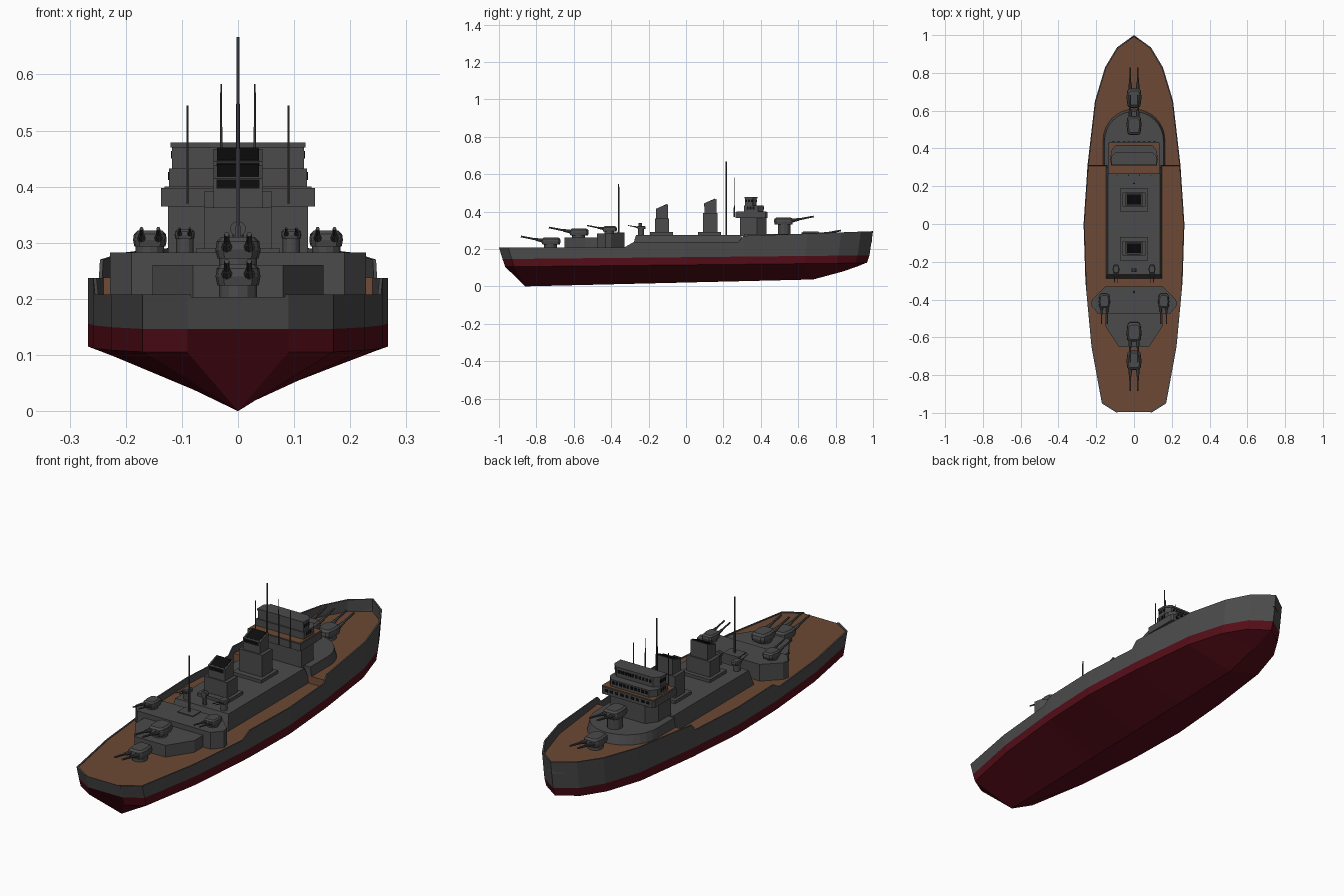
import bpy, bmesh, math
from mathutils import Matrix, Vector

if "Cube" in bpy.data.objects:
    bpy.data.objects.remove(bpy.data.objects["Cube"])


def colour(name, rgb):
    m = bpy.data.materials.new(name)
    m.diffuse_color = (*rgb, 1)
    m.use_nodes = True
    m.node_tree.nodes["Principled BSDF"].inputs["Base Color"].default_value = m.diffuse_color
    return m


GREY = colour("dark_grey", (0.07, 0.07, 0.07))
RED = colour("bottom_red", (0.09, 0.004, 0.009))
WOOD = colour("deck_wood", (0.15, 0.065, 0.033))
BLACK = colour("black", (0.004, 0.004, 0.004))


def finish(bm, name, mat):
    bmesh.ops.remove_doubles(bm, verts=bm.verts, dist=1e-5)
    bmesh.ops.recalc_face_normals(bm, faces=bm.faces)
    me = bpy.data.meshes.new(name)
    bm.to_mesh(me)
    bm.free()
    ob = bpy.data.objects.new(name, me)
    bpy.context.collection.objects.link(ob)
    me.materials.append(mat)
    return ob


def loft(name, rows, mat, closed=False, cap=False):
    bm = bmesh.new()
    rings = [[bm.verts.new(p) for p in r] for r in rows]
    n = len(rows[0])
    for a, b in zip(rings, rings[1:]):
        for i in range(n if closed else n - 1):
            j = (i + 1) % n
            bm.faces.new((a[i], a[j], b[j], b[i]))
    if cap:
        bm.faces.new(rings[0])
        if closed:
            bm.faces.new(rings[-1])
    return finish(bm, name, mat)


def prism(name, half, z0, z1, mat=GREY, inset=0.0, cy=0.0):
    """Symmetric block from a half outline (x >= 0), optionally narrower on top."""
    pts = half + [(-x, y) for x, y in reversed(half) if x > 1e-6]
    k = 1 - inset
    return loft(name, [[(x, y, z0) for x, y in pts],
                       [(x * k, cy + (y - cy) * k, z1) for x, y in pts]], mat, True, True)


def box(name, x0, x1, y0, y1, z0, z1, mat=GREY):
    pts = [(x0, y0), (x1, y0), (x1, y1), (x0, y1)]
    return loft(name, [[(*p, z) for p in pts] for z in (z0, z1)], mat, True, True)


def rod(name, p, q, r0, r1, seg=8, mat=GREY):
    p, q = Vector(p), Vector(q)
    bm = bmesh.new()
    m = Matrix.Translation((p + q) / 2) @ (q - p).to_track_quat('Z', 'Y').to_matrix().to_4x4()
    bmesh.ops.create_cone(bm, cap_ends=True, segments=seg, radius1=r0, radius2=r1,
                          depth=(q - p).length, matrix=m)
    return finish(bm, name, mat)


# Hull: stations (y, half width), lofted at keel, chine, waterline and rail
stations = [(-1, .09), (-.95, .17), (-.65, .225), (-.33, .255), (-.28, .258), (0, .267),
            (.28, .248), (.309, .246), (.312, .246), (.65, .207), (.83, .153), (.935, .09), (1, 0)]
keel_pts = {-1: (-.86, 0), -.95: (-.86, 0), .65: (.68, .037), .83: (.84, .08),
            .935: (.92, .108), 1: (.96, .125)}


def rail(y):
    if y <= -.33:
        return .208
    return .237 if y <= .28 else .27 + (y - .31) * .036


def mirror(pts):
    return pts + [(-x, y, z) for x, y, z in reversed(pts)]


bottom, upper, deck = [], [], []
for y, w in stations:
    ky, kz = keel_pts.get(y, (y, (y + .86) * .024))
    water = (w, y * .981, .156 + .01 * y)
    bottom.append([water, (w, y * .967, .115 + .01 * y), (0, ky, kz),
                   (-w, y * .967, .115 + .01 * y), (-w, *water[1:])])
    wi, yi, dz = max(w - .006, 0), y * .994, .205 if y < .31 else .238
    upper.append(mirror([water, (w, y, rail(y)), (wi, yi, rail(y)), (wi, yi, dz - .002)]))
    deck.append([(wi, yi, dz), (-wi, yi, dz)])
loft("hull_bottom", bottom, RED, cap=True)
loft("hull_upper", upper, GREY, closed=True, cap=True)
loft("main_deck", deck, WOOD)

# Deckhouses
prism("midship_deckhouse", [(.15, -.29), (.15, .32)], .2, .276, inset=.08)
arc = [(.17 * math.cos(t), .45 + .17 * math.sin(t)) for t in [i * math.pi / 16 for i in range(9)]]
prism("forward_deckhouse", [(.17, .31)] + arc, .2, .28, inset=.08, cy=.31)
prism("aft_deckhouse", [(.08, -.65), (.152, -.54), (.152, -.44)], .2, .26)
prism("aft_wing_platform", [(.125, -.475), (.19, -.475), (.228, -.43), (.222, -.4), (.15, -.33)], .2, .283)
prism("aft_mast_house", [(.04, -.39), (.04, -.33)], .28, .287)

# Bridge tower with open gallery and two window rows
prism("bridge_trunk", [(.125, .29), (.125, .38), (.09, .43)], .27, .368)
prism("bridge_gallery", [(.137, .265), (.137, .425), (.13, .435)], .365, .398)
prism("gallery_floor", [(.131, .27), (.131, .43)], .398, .4, WOOD)
prism("lower_bridge", [(.123, .31), (.123, .385), (.1, .415)], .398, .432)
prism("upper_bridge", [(.118, .315), (.118, .355), (.095, .378)], .43, .478)
prism("bridge_roof", [(.12, .312), (.12, .358), (.096, .382)], .47, .479)
for row, (z, fy, sx, sy, half) in enumerate([(.412, .414, .1225, .33, .095), (.45, .377, .1175, .322, .09)]):
    for i in range(10):
        x = -half + (i + .5) * half / 5
        box(f"front_window_{row}_{i}", x - .006, x + .006, fy - .003, fy + .003, z, z + .014, BLACK)
    for s in (-1, 1):
        for i in range(3):
            y = sy + i * .015
            box(f"side_window_{row}_{s}_{i}", s * sx - .002, s * sx + .002, y - .005, y + .005,
                z, z + .014, BLACK)
for i in range(9):
    x = -.108 + i * .027
    box(f"gallery_window_{i}", x - .008, x + .008, .433, .4365, .378, .39, BLACK)

# Funnels with raked tops sloping down toward the stern
for name, fy, low, top in [("fore_funnel", .128, .445, .467), ("aft_funnel", -.13, .415, .438)]:
    box(name + "_plinth", -.075, .075, fy - .063, fy + .06, .27, .29)
    box(name + "_base", -.06, .06, fy - .036, fy + .04, .28, top - .075)
    ys = (fy - .03, fy + .034)
    for part, w, e, z0, dz, mat in [("", .044, 0, .3, 0, GREY), ("_opening", .037, .006, top - .06, .0025, BLACK)]:
        pts = [(-w, ys[0] + e), (w, ys[0] + e), (w, ys[1] - e), (-w, ys[1] - e)]
        zs = [low + dz, low + dz, top + dz, top + dz]
        loft(name + part, [[(*p, z0) for p in pts], [(*p, z) for p, z in zip(pts, zs)]], mat, True, True)
    box(name + "_aft_grille", -.038, .038, ys[0] - .001, ys[0] + .002, low - .018, low - .002, BLACK)


# Twin gun turrets
def turret(name, x, y, z, d, s=1.0, foot=.02):
    rod(name + "_barbette", (x, y, z - foot), (x, y, z + .006 * s), .034 * s, .034 * s, 12)
    half = [(.022, -.055), (.034, -.045), (.04, 0), (.036, .035), (.026, .047)]
    pts = half + [(-a, b) for a, b in reversed(half)]
    levels = [(.004, .92), (.02, 1), (.034, .95), (.042, .75)]
    loft(name + "_house", [[(x + a * k * s, y + d * b * k * s, z + h * s) for a, b in pts]
                           for h, k in levels], GREY, True, True)
    for sx in (-.02, .02):
        base = Vector((x + sx * s, y + d * .03 * s, z + .022 * s))
        tip = Vector((x + sx * s, y + d * .158 * s, z + .047 * s))
        rod(name + "_sleeve", base, base.lerp(tip, .4), .011 * s, .007 * s)
        rod(name + "_barrel", base, tip, .006 * s, .0045 * s)


turret("bow_turret", 0, .67, .252, 1)
turret("raised_bow_turret", 0, .525, .327, 1, foot=.05)
turret("stern_turret", 0, -.725, .22, -1)
turret("raised_stern_turret", 0, -.575, .268, -1)
for side, s in (("left", -1), ("right", 1)):
    turret(side + "_wing_turret", s * .157, -.41, .29, -1, .75, .01)
    turret(side + "_small_gun", s * .095, -.24, .305, -1, .45, .035)

# Searchlight and masts
rod("searchlight_post", (0, -.245, .275), (0, -.245, .315), .01, .01)
rod("searchlight", (0, -.255, .325), (0, -.235, .325), .014, .014, 10)
masts = [(0, .215, .27, .667, .005), (0, -.36, .28, .548, .005)]
masts += [(s * x, .258, .37, h, .003) for s in (-1, 1) for x, h in ((.03, .583), (.09, .545))]
for i, (x, y, z0, z1, r) in enumerate(masts):
    rod(f"mast_{i}", (x, y, z0), (x, y, z1), r, r * .6, 6)
